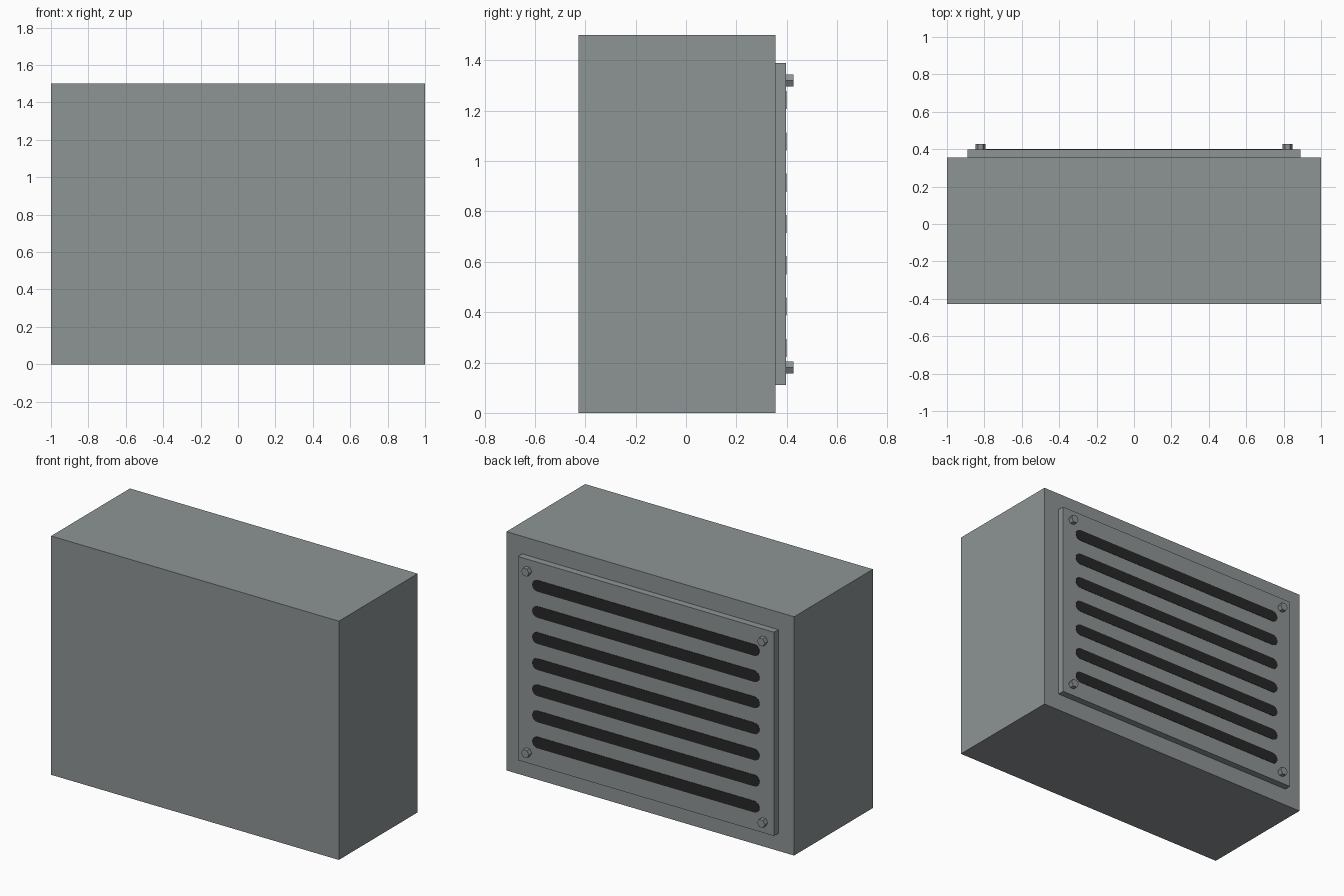
import bpy, bmesh, math

if "Cube" in bpy.data.objects:
    bpy.data.objects.remove(bpy.data.objects["Cube"])

def material(name, rgb):
    m = bpy.data.materials.new(name)
    m.diffuse_color = (*rgb, 1)
    m.use_nodes = True
    m.node_tree.nodes["Principled BSDF"].inputs["Base Color"].default_value = m.diffuse_color
    return m

GREY = material("painted_metal_grey", (0.27, 0.295, 0.30))
DARK = material("slot_black", (0.02, 0.02, 0.02))

def prism(name, outline, y0, y1, mat):
    """Extrude an x-z outline from y0 to y1."""
    bm = bmesh.new()
    face = bm.faces.new([bm.verts.new((x, y0, z)) for x, z in outline])
    ext = bmesh.ops.extrude_face_region(bm, geom=[face])
    for v in ext["geom"]:
        if isinstance(v, bmesh.types.BMVert):
            v.co.y = y1
    bmesh.ops.recalc_face_normals(bm, faces=bm.faces)
    me = bpy.data.meshes.new(name)
    bm.to_mesh(me)
    bm.free()
    me.materials.append(mat)
    ob = bpy.data.objects.new(name, me)
    bpy.context.collection.objects.link(ob)
    return ob

def rect(w, z0, z1):
    return [(-w, z0), (w, z0), (w, z1), (-w, z1)]

def stadium(half, r, cz, n=8):
    pts = []
    for side, start in ((1, -math.pi / 2), (-1, math.pi / 2)):
        for i in range(n + 1):
            a = start + math.pi * i / n
            pts.append((side * (half - r) + r * math.cos(a), cz + r * math.sin(a)))
    return pts

# Housing and raised vent panel on the back
prism("housing", rect(1.0, 0.0, 1.5), -0.427, 0.355, GREY)
prism("vent_panel", rect(0.89, 0.11, 1.39), 0.355, 0.398, GREY)

# Dark vent slots
for k in range(7):
    prism(f"vent_slot_{k + 1}", stadium(0.79, 0.036, 0.75 + (k - 3) * 0.164),
          0.396, 0.400, DARK)

# Hexagonal corner bolts
for sx in (-1, 1):
    for sz in (-1, 1):
        hexagon = [(sx * 0.82 + 0.027 * math.cos(math.pi * i / 3),
                    0.75 + sz * 0.57 + 0.027 * math.sin(math.pi * i / 3)) for i in range(6)]
        prism("corner_bolt", hexagon, 0.396, 0.427, GREY)
